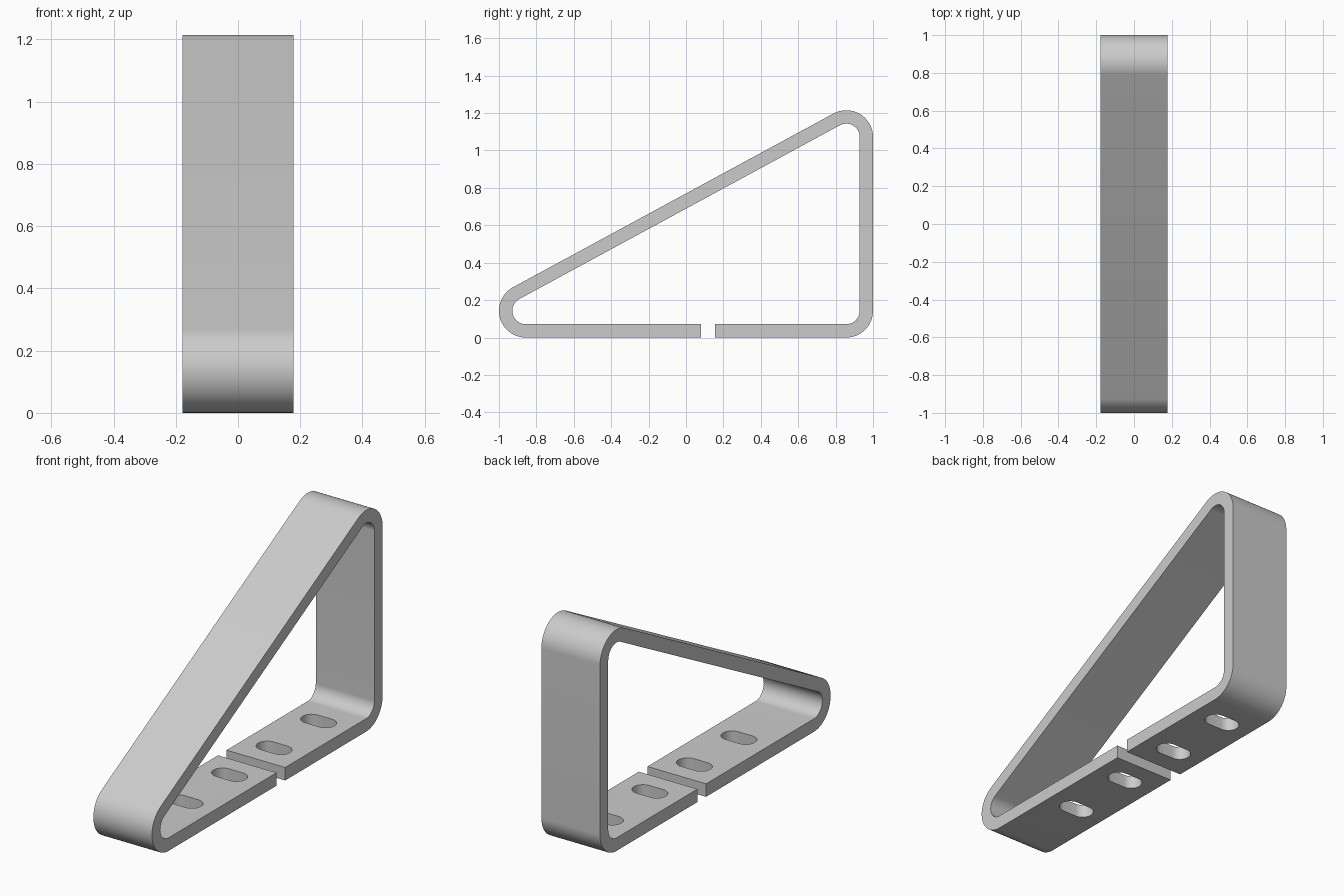
import bpy, bmesh
from math import cos, sin, atan2, pi, degrees, radians
from mathutils import Vector

cube = bpy.data.objects.get("Cube")
if cube:
    bpy.data.objects.remove(cube, do_unlink=True)

HALF_WIDTH = 0.178
THICK = 0.0714
R_OUT = 0.143
R_IN = R_OUT - THICK
REACH = 1 - R_OUT          # y of the bend centres
TOP = 1.215 - R_OUT        # z of the upper bend centre
GAP = (0.08, 0.155)
SLOT_MID, SLOT_STEP = 0.12, 0.386

# Plain grey metal
metal = bpy.data.materials.new("grey metal")
metal.use_nodes = True
grey = (0.6, 0.6, 0.6, 1)
metal.diffuse_color = grey
metal.node_tree.nodes["Principled BSDF"].inputs["Base Color"].default_value = grey


def make_object(name, bm):
    bmesh.ops.recalc_face_normals(bm, faces=bm.faces)
    mesh = bpy.data.meshes.new(name)
    bm.to_mesh(mesh)
    bm.free()
    mesh.materials.append(metal)
    obj = bpy.data.objects.new(name, mesh)
    bpy.context.collection.objects.link(obj)
    return obj


def bend(y, z, start, end, steps=24):
    """Outer and inner points of one rounded corner, as (y, z) pairs."""
    pairs = []
    for i in range(steps + 1):
        a = start + (end - start) * i / steps
        pairs.append([(y + r * cos(a), z + r * sin(a)) for r in (R_OUT, R_IN)])
    return pairs


def prism(bm, outline, offset):
    face = bm.faces.new([bm.verts.new(p) for p in outline])
    extruded = bmesh.ops.extrude_face_region(bm, geom=[face])["geom"]
    moved = [v for v in extruded if isinstance(v, bmesh.types.BMVert)]
    bmesh.ops.translate(bm, verts=moved, vec=offset)


# Bent strip: follows the triangle from one side of the gap to the other
slope = atan2(TOP - R_OUT, 2 * REACH)
path = [[(GAP[1], 0), (GAP[1], THICK)]]
path += bend(REACH, R_OUT, -pi / 2, 0)
path += bend(REACH, TOP, 0, pi / 2 + slope)
path += bend(-REACH, R_OUT, pi / 2 + slope, 3 * pi / 2)
path += [[(GAP[0], 0), (GAP[0], THICK)]]

bm = bmesh.new()
rings = []
for outer, inner in path:
    corners = [(-HALF_WIDTH, *outer), (HALF_WIDTH, *outer),
               (HALF_WIDTH, *inner), (-HALF_WIDTH, *inner)]
    rings.append([bm.verts.new(c) for c in corners])
for a, b in zip(rings, rings[1:]):
    for i in range(4):
        j = (i + 1) % 4
        bm.faces.new((a[i], a[j], b[j], b[i]))
bm.faces.new(rings[0])
bm.faces.new(rings[-1])
bracket = make_object("bent_strip_bracket", bm)

# Four oblong screw slots through the foot
bm = bmesh.new()
radius, half_straight, steps = 0.055, 0.042, 16
for k in (-1.5, -0.5, 0.5, 1.5):
    outline = []
    for side, start in ((1, -pi / 2), (-1, pi / 2)):
        for i in range(steps + 1):
            a = start + pi * i / steps
            outline.append((side * half_straight + radius * cos(a),
                            SLOT_MID + k * SLOT_STEP + radius * sin(a), -0.05))
    prism(bm, outline, Vector((0, 0, THICK + 0.1)))
cutter = make_object("slot_cutter", bm)
cutter.hide_render = True

cut = bracket.modifiers.new("slots", "BOOLEAN")
cut.operation = "DIFFERENCE"
cut.solver = "EXACT"
cut.object = cutter
bpy.ops.object.select_all(action="DESELECT")
bpy.context.view_layer.objects.active = bracket
bracket.select_set(True)
bpy.ops.object.modifier_apply(modifier=cut.name)
bpy.data.objects.remove(cutter, do_unlink=True)
bpy.ops.object.shade_smooth_by_angle(angle=radians(30))
